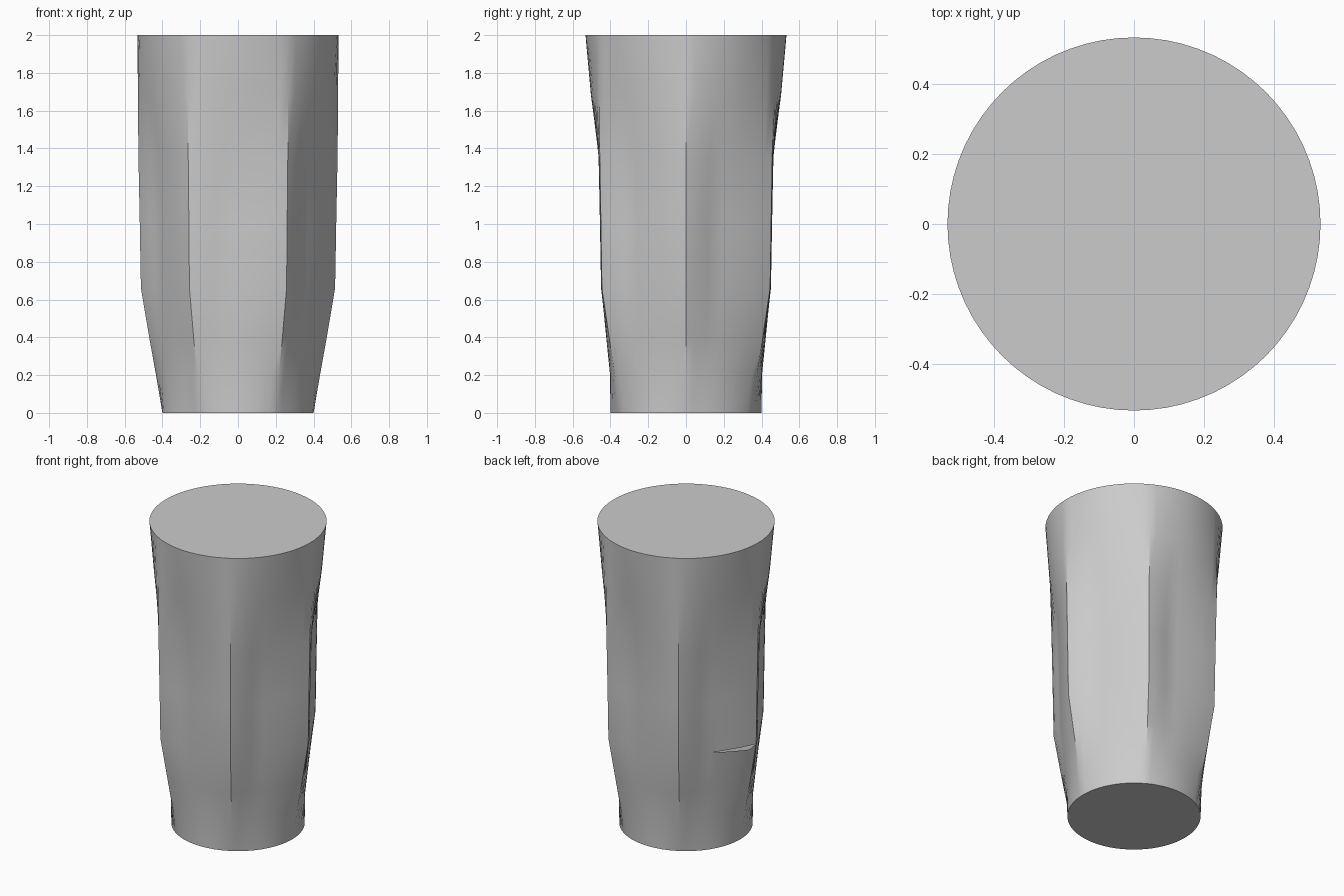
import bpy, bmesh, math

cube = bpy.data.objects.get("Cube")
if cube:
    bpy.data.objects.remove(cube, do_unlink=True)

SEGMENTS = 72
PANEL = 60  # degrees covered by one of the six side panels

# Height, radius at the ridges, radius at the panel centres, depth of the hollow
LEVELS = [
    (0.0, 0.40, 0.40, 0.0),
    (0.2, 0.434, 0.402, 0.0),
    (0.4, 0.47, 0.425, 0.004),
    (0.66, 0.514, 0.455, 0.016),
    (0.66, 0.514, 0.455, 0.016),
    (1.0, 0.52, 0.462, 0.018),
    (1.35, 0.527, 0.469, 0.014),
    (1.68, 0.53, 0.503, 0.0),
    (2.0, 0.532, 0.532, 0.0),
]
SLIT_ROW = 3
SLIT_START, SLIT_END = 145, 180


def section_radius(angle, ridge, centre, hollow):
    """Six-sided section that becomes a circle when both radii agree."""
    along = angle % PANEL
    bend = 1 / math.cos(math.radians(along - PANEL / 2)) - 1
    bend /= 1 / math.cos(math.radians(PANEL / 2)) - 1
    # Shallow hollow beside each ridge
    rise = (along - 5) / 15
    fall = (52 - along) / 32
    dip = max(0, min(rise, fall))
    return centre + (ridge - centre) * bend - hollow * dip


bm = bmesh.new()
rows = []
for row, (z, ridge, centre, hollow) in enumerate(LEVELS):
    ring = []
    for i in range(SEGMENTS):
        angle = i * 360 / SEGMENTS
        r = section_radius(angle, ridge, centre, hollow)
        a = math.radians(angle)
        height = z
        # Lower lip of the narrow wedge-shaped slit
        if row == SLIT_ROW and SLIT_START < angle < SLIT_END:
            height -= 0.03 * (angle - SLIT_START) / (SLIT_END - SLIT_START)
        ring.append(bm.verts.new((r * math.cos(a), r * math.sin(a), height)))
    rows.append(ring)

# Side walls, leaving the slit open
for row in range(len(rows) - 1):
    if row == SLIT_ROW:
        continue
    low, high = rows[row], rows[row + 1]
    for i in range(SEGMENTS):
        j = (i + 1) % SEGMENTS
        bm.faces.new((low[i], low[j], high[j], high[i]))

# Closed top and base
bm.faces.new(rows[-1])
bm.faces.new(rows[0][::-1])
bmesh.ops.remove_doubles(bm, verts=bm.verts, dist=0.0005)

mesh = bpy.data.meshes.new("tumbler_body")
bm.to_mesh(mesh)
bm.free()
tumbler = bpy.data.objects.new("tumbler_body", mesh)
bpy.context.collection.objects.link(tumbler)

# Plain grey finish
grey = bpy.data.materials.new("plain_grey")
grey.use_nodes = True
colour = (0.6, 0.6, 0.6, 1)
grey.diffuse_color = colour
for node in grey.node_tree.nodes:
    if node.type == "BSDF_PRINCIPLED":
        node.inputs["Base Color"].default_value = colour
mesh.materials.append(grey)

bpy.ops.object.select_all(action="DESELECT")
tumbler.select_set(True)
bpy.context.view_layer.objects.active = tumbler
bpy.ops.object.shade_smooth_by_angle(angle=math.radians(30))
